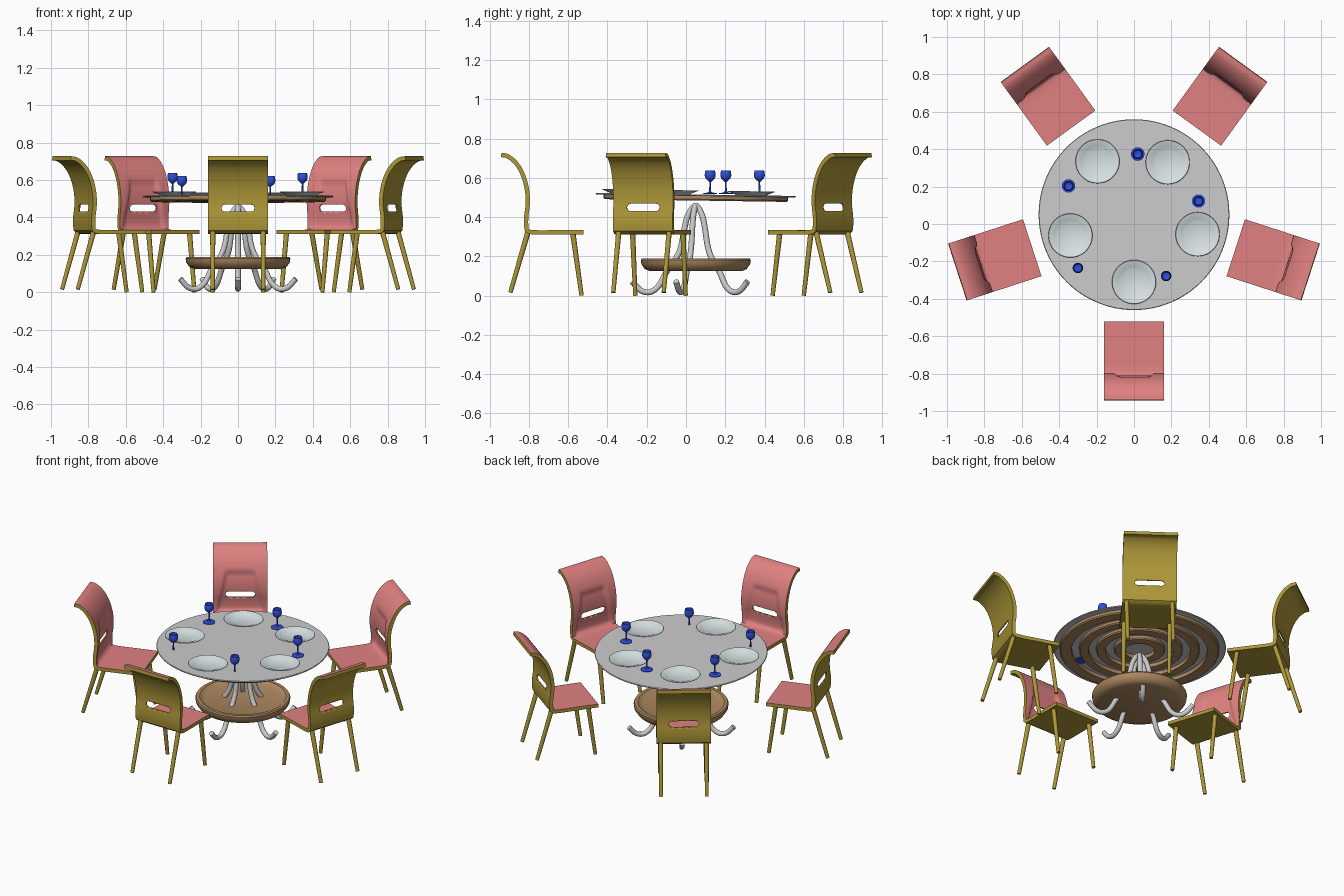
import bpy, bmesh
from math import cos, sin, pi, radians
from mathutils import Vector

if "Cube" in bpy.data.objects:
    bpy.data.objects.remove(bpy.data.objects["Cube"])

CENTRE = Vector((0, 0.05, 0))
ANGLES = [radians(-90 + 72 * k) for k in range(5)]
TILT = -0.015            # the table top leans slightly


def material(name, rgb):
    m = bpy.data.materials.new(name)
    m.diffuse_color = (*rgb, 1)
    m.use_nodes = True
    m.node_tree.nodes["Principled BSDF"].inputs["Base Color"].default_value = m.diffuse_color
    return m


RED = material("red_fabric", (0.75, 0.22, 0.22))
GOLD = material("olive_wood", (0.42, 0.31, 0.04))
BROWN = material("brown_wood", (0.42, 0.25, 0.12))
BLUE = material("blue_glass", (0.03, 0.08, 0.75))
CHINA = material("china", (0.68, 0.75, 0.76))


def add_object(name, mesh, loc=(0, 0, 0), rot=(0, 0, 0)):
    ob = bpy.data.objects.new(name, mesh)
    bpy.context.collection.objects.link(ob)
    ob.location, ob.rotation_euler = loc, rot
    return ob


def finish(bm, name, mats=(), angle=35):
    bmesh.ops.recalc_face_normals(bm, faces=bm.faces)
    for f in bm.faces:
        f.smooth = True
    for e in bm.edges:
        if len(e.link_faces) == 2 and e.calc_face_angle(0) > radians(angle):
            e.smooth = False
    me = bpy.data.meshes.new(name)
    bm.to_mesh(me)
    bm.free()
    for m in mats:
        me.materials.append(m)
    return me


def lathe(name, profile, mat=None, n=64, closed=False):
    bm = bmesh.new()
    vs = [bm.verts.new((r, 0, z)) for r, z in profile]
    pairs = list(zip(vs, vs[1:])) + ([(vs[-1], vs[0])] if closed else [])
    es = [bm.edges.new(p) for p in pairs]
    bmesh.ops.spin(bm, geom=vs + es, axis=(0, 0, 1), cent=(0, 0, 0), angle=2 * pi, steps=n)
    bmesh.ops.remove_doubles(bm, verts=bm.verts, dist=1e-5)
    return finish(bm, name, [mat] if mat else [])


def catmull(pts, steps):
    p = [Vector(q) for q in pts]
    p = [2 * p[0] - p[1]] + p + [2 * p[-1] - p[-2]]
    out = []
    for a, b, c, d in zip(p, p[1:], p[2:], p[3:]):
        for i in range(steps):
            t = i / steps
            out.append(0.5 * (2 * b + (c - a) * t + (2 * a - 5 * b + 4 * c - d) * t * t
                              + (3 * b - a - 3 * c + d) * t ** 3))
    return out + [p[-2]]


def tube(name, path, radii, mat=None, n=12):
    """Round tube along a path lying in a plane of constant y."""
    bm = bmesh.new()
    rings = []
    for i, p in enumerate(path):
        t = (path[min(i + 1, len(path) - 1)] - path[max(i - 1, 0)]).normalized()
        side = Vector((0, 1, 0))
        up = t.cross(side)
        r = radii[0] + (radii[1] - radii[0]) * i / (len(path) - 1)
        rings.append([bm.verts.new(p + r * (cos(2 * pi * k / n) * side + sin(2 * pi * k / n) * up))
                      for k in range(n)])
    for a, b in zip(rings, rings[1:]):
        for k in range(n):
            bm.faces.new((a[k], a[k - 1], b[k - 1], b[k]))
    bm.faces.new(rings[0])
    bm.faces.new(rings[-1])
    return finish(bm, name, [mat] if mat else [], 50)


# Chair shell: bent sheet, x outward from the table, red inside, wood outside
def ramp(t):
    t = max(0, min(1, t))
    return t * t * (3 - 2 * t)


def chair_shell():
    prof = catmull([(.572, .333), (.70, .333), (.835, .334), (.852, .35), (.853, .40), (.846, .46),
                    (.847, .52), (.858, .58), (.882, .643), (.915, .69), (.955, .72), (.99, .727)], 4)
    nx, half, thick = 32, 0.16, 0.022
    bm = bmesh.new()
    front, back = [], []
    for i, p in enumerate(prof):
        t = (prof[min(i + 1, len(prof) - 1)] - prof[max(i - 1, 0)]).normalized()
        nrm = Vector((t.y, -t.x))
        fr, bk = [], []
        for j in range(nx + 1):
            y = half * (2 * j / nx - 1)
            w = 0.145 - 0.2 * max(0, p.y - 0.34)      # lumbar hollow narrows upward
            d = 0.014 * ramp((w - abs(y)) / 0.02) * ramp((0.605 - p.y) / 0.025) * ramp((p.y - .335) / .02)
            q = p + nrm * d
            o = p + nrm * thick
            fr.append(bm.verts.new((q.x, y, q.y)))
            bk.append(bm.verts.new((o.x, y, o.y)))
        front.append(fr)
        back.append(bk)
    for i in range(len(prof) - 1):
        for j in range(nx):
            for g, m in ((front, 1), (back, 0)):
                f = bm.faces.new((g[i][j], g[i + 1][j], g[i + 1][j + 1], g[i][j + 1]))
                f.material_index = m
        for j in (0, nx):
            bm.faces.new((front[i][j], front[i + 1][j], back[i + 1][j], back[i][j]))
    for i in (0, -1):
        for j in range(nx):
            bm.faces.new((front[i][j], front[i][j + 1], back[i][j + 1], back[i][j]))
    return finish(bm, "chair_shell", [GOLD, RED], 40)


# Hand slot cutter: stadium shaped prism through the backrest
def slot_cutter():
    bm = bmesh.new()
    pts = []
    for k in range(20):
        a = -pi / 2 + pi * (k if k < 10 else k - 10) / 9 + (pi if k >= 10 else 0)
        pts.append((0.069 * (1 if k < 10 else -1) + 0.019 * cos(a), 0.449 + 0.019 * sin(a)))
    f = bm.faces.new([bm.verts.new((0.78, y, z)) for y, z in pts])
    ext = bmesh.ops.extrude_face_region(bm, geom=[f])
    bmesh.ops.translate(bm, vec=(0.17, 0, 0), verts=[v for v in ext["geom"] if isinstance(v, bmesh.types.BMVert)])
    return finish(bm, "slot_cutter", [GOLD])


shell = add_object("chair_shell", chair_shell())
cutter = add_object("slot_cutter", slot_cutter())
cutter.hide_render = True
mod = shell.modifiers.new("slot", "BOOLEAN")
mod.operation, mod.solver, mod.object = "DIFFERENCE", "EXACT", cutter
bpy.context.view_layer.update()
shell_mesh = bpy.data.meshes.new_from_object(shell.evaluated_get(bpy.context.evaluated_depsgraph_get()))
bpy.data.objects.remove(shell)
bpy.data.objects.remove(cutter)

# Chair and table legs
front_leg = tube("chair_front_leg", [Vector((.627, 0, .32)), Vector((.582, 0, 0))], (.014, .011), GOLD)
rear_leg = tube("chair_rear_leg", [Vector((.855, 0, .325)), Vector((.945, 0, .015))], (.014, .011), GOLD)
leg_path = [(0, 0, .46), (.022, 0, .44), (.045, 0, .395), (.06, 0, .33), (.075, 0, .25), (.10, 0, .19),
            (.15, 0, .12), (.188, 0, .05), (.232, 0, .018), (.28, 0, .026), (.325, 0, .072)]
table_leg = tube("table_leg", catmull(leg_path, 4), (.015, .015))

for k, a in enumerate(ANGLES):
    rot = (0, 0, a)
    add_object(f"chair_shell_{k}", shell_mesh, CENTRE, rot)
    add_object(f"table_leg_{k}", table_leg, CENTRE, rot)
    for s in (-1, 1):
        off = CENTRE + Vector((-sin(a), cos(a), 0)) * 0.135 * s
        add_object(f"chair_front_leg_{k}", front_leg, off, rot)
        add_object(f"chair_rear_leg_{k}", rear_leg, off, rot)

# Round shelf with a raised rim
add_object("shelf", lathe("shelf", [(0, .125), (.235, .125), (.26, .135), (.277, .16), (.28, .18), (.275, .189),
                                    (.255, .189), (.24, .178), (.225, .172), (0, .172)], BROWN), CENTRE)

# Table top and the concentric wooden rings beneath it
TOP = CENTRE + Vector((0, 0, .511))
add_object("table_top", lathe("table_top", [(0, -.004), (.507, -.004), (.51, 0), (.507, .004), (0, .004)], n=96),
           TOP, (TILT, 0, 0))
for k, (r0, r1) in enumerate([(.40, .47), (.30, .355), (.20, .255), (.09, .15)]):
    ring = lathe("support_ring", [(r0, -.027), (r1 - .006, -.027), (r1, -.02), (r1, -.004), (r0, -.004)],
                 BROWN, closed=True)
    add_object(f"support_ring_{k}", ring, TOP, (TILT, 0, 0))

# Plates
plate = lathe("plate", [(0, .006), (.072, .006), (.083, .012), (.116, .021), (.118, .019), (.085, .006),
                        (.075, 0), (0, 0)], CHINA, 48)
for k, (x, y) in enumerate([(0, -.31), (.34, -.055), (.18, .33), (-.195, .335), (-.34, -.062)]):
    add_object(f"plate_{k}", plate, (x, y, .5145 + TILT * (y - .05)), (TILT, 0, 0))

# Wine glasses, the two front ones stand lower
glass = lathe("wine_glass", [(0, 0), (.036, 0), (.036, .003), (.012, .007), (.005, .014), (.004, .06), (.012, .068),
                             (.023, .078), (.028, .092), (.027, .106), (.024, .12), (.022, .12), (.025, .104),
                             (.025, .092), (.020, .08), (0, .072)], BLUE, 32)
for k, (x, y, z) in enumerate([(.02, .374, .518), (.345, .123, .518), (-.35, .203, .518),
                               (-.30, -.235, .502), (.172, -.278, .502)]):
    add_object(f"wine_glass_{k}", glass, (x, y, z))
